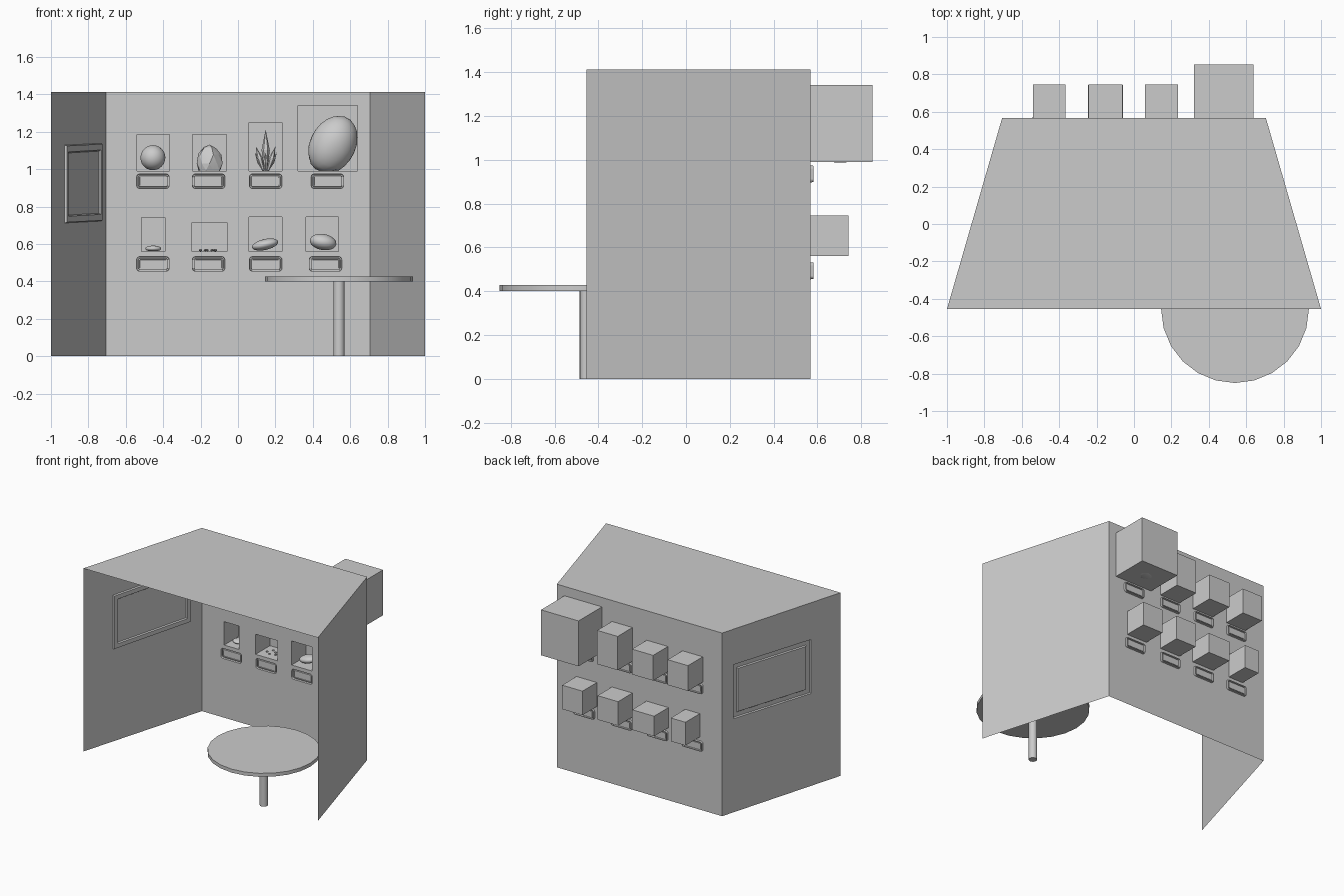
import bpy, bmesh, math, random
from mathutils import Vector, Matrix

if "Cube" in bpy.data.objects:
    bpy.data.objects.remove(bpy.data.objects["Cube"])

random.seed(4)
grey = bpy.data.materials.new("plain grey")
grey.diffuse_color = (0.6, 0.6, 0.6, 1)
grey.use_nodes = True
grey.node_tree.nodes["Principled BSDF"].inputs["Base Color"].default_value = grey.diffuse_color

H, YF, YB, XF, XB = 1.412, -0.455, 0.567, 1.0, 0.705


def finish(name, bm, smooth=None):
    me = bpy.data.meshes.new(name)
    bm.to_mesh(me)
    bm.free()
    ob = bpy.data.objects.new(name, me)
    bpy.context.collection.objects.link(ob)
    me.materials.append(grey)
    if smooth:
        bpy.ops.object.select_all(action='DESELECT')
        ob.select_set(True)
        bpy.context.view_layer.objects.active = ob
        bpy.ops.object.shade_smooth_by_angle(angle=math.radians(smooth))
    return ob


def rect(x0, x1, z0, z1, r=0.0):
    """Rectangle outline, with rounded corners when r > 0."""
    if r <= 0:
        return [(x0, z0), (x1, z0), (x1, z1), (x0, z1)]
    pts = []
    corners = [(x1 - r, z1 - r), (x0 + r, z1 - r), (x0 + r, z0 + r), (x1 - r, z0 + r)]
    for q, (cx, cz) in enumerate(corners):
        for i in range(5):
            a = math.pi / 2 * (q + i / 4)
            pts.append((cx + r * math.cos(a), cz + r * math.sin(a)))
    return pts


class Plane:
    """Maps wall coordinates (u, z, depth) to space."""
    def __init__(self, origin, u, n):
        self.o, self.u, self.n = Vector(origin), Vector(u), Vector(n)

    def at(self, p, d=0.0):
        return self.o + self.u * p[0] + self.n * d + Vector((0, 0, p[1]))


def wall(name, plane, outline, holes):
    bm = bmesh.new()
    for loop in [outline] + holes:
        vs = [bm.verts.new(plane.at(p)) for p in loop]
        for i in range(len(vs)):
            bm.edges.new((vs[i - 1], vs[i]))
    bmesh.ops.triangle_fill(bm, use_beauty=True, use_dissolve=False, edges=bm.edges[:])
    return finish(name, bm)


def stepped(name, plane, steps):
    """Joins outlines at successive depths and caps the last one."""
    bm = bmesh.new()
    rows = [[bm.verts.new(plane.at(p, d)) for p in loop] for loop, d in steps]
    n = len(rows[0])
    for a, b in zip(rows, rows[1:]):
        for i in range(n):
            j = (i + 1) % n
            bm.faces.new((a[i], a[j], b[j], b[i]))
    bm.faces.new(rows[-1])
    return finish(name, bm)


# Back wall with display niches and recessed label frames
back = Plane((0, YB, 0), (1, 0, 0), (0, 1, 0))
niches = [(-0.54, -0.367, 0.99, 1.185, 0.18), (-0.243, -0.062, 0.99, 1.185, 0.18),
          (0.06, 0.235, 0.99, 1.25, 0.18), (0.32, 0.64, 0.99, 1.34, 0.285),
          (-0.515, -0.39, 0.56, 0.74, 0.175), (-0.247, -0.06, 0.56, 0.715, 0.175),
          (0.06, 0.235, 0.56, 0.745, 0.175), (0.363, 0.537, 0.56, 0.745, 0.175)]
labels = [(x, z) for z, last in ((0.935, 0.478), (0.493, 0.468))
          for x in (-0.455, -0.157, 0.148, last)]
holes = []
for x0, x1, z0, z1, depth in niches:
    loop = rect(x0, x1, z0, z1)
    holes.append(loop)
    stepped("display_niche", back, [(loop, 0), (loop, depth)])
for cx, cz in labels:
    def ring(i, r):
        return rect(cx - 0.087 + i, cx + 0.087 - i, cz - 0.039 + i, cz + 0.039 - i, r)
    holes.append(ring(0, 0.016))
    stepped("label_frame", back, [(ring(0, 0.016), 0), (ring(0.002, 0.014), 0.014),
                                  (ring(0.008, 0.01), 0.014), (ring(0.01, 0.008), 0.004),
                                  (ring(0.016, 0.003), 0.004), (ring(0.017, 0.002), 0.007)])
wall("back_wall", back, rect(-XB, XB, 0, H), holes)

# Left wall with framed screen
length = math.hypot(XF - XB, YB - YF)
ux, uy = (XF - XB) / length, (YB - YF) / length
left = Plane((-XF, YF, 0), (ux, uy, 0), (uy, -ux, 0))


def screen(i):
    a, b = 0.265 + i, 0.96 - i
    return [(a, 0.712 + i), (b, 0.722 + i), (b, 1.138 - i), (a, 1.128 - i)]


wall("left_wall", left, rect(0, length, 0, H), [screen(0)])
stepped("wall_screen", left, [(screen(0), 0), (screen(0.004), 0.012), (screen(0.036), 0.012),
                              (screen(0.042), 0.003)])

# Right wall and roof
right = Plane((XF, YF, 0), (-ux, uy, 0), (-uy, -ux, 0))
wall("right_wall", right, rect(0, length, 0, H), [])
bm = bmesh.new()
bm.faces.new([bm.verts.new((x, y, H)) for x, y in
              ((-XF, YF), (XF, YF), (XB, YB), (-XB, YB))])
finish("roof", bm)


# Round table
def cylinder(name, r, z0, z1, sides):
    bm = bmesh.new()
    bmesh.ops.create_cone(bm, cap_ends=True, segments=sides, radius1=r, radius2=r, depth=z1 - z0,
                          matrix=Matrix.Translation((0.54, YF, (z0 + z1) / 2)))
    finish(name, bm, 40)


cylinder("table_top", 0.395, 0.4, 0.427, 24)
cylinder("table_leg", 0.03, 0, 0.4, 16)


# Specimens in the niches
def stone(name, centre, size, tilt=0.0, rough=0.0, sub=3, smooth=40, shear=0.0, floor=None):
    bm = bmesh.new()
    bmesh.ops.create_icosphere(bm, subdivisions=sub, radius=1)
    rot = Matrix.Rotation(tilt, 3, 'Y')
    for v in bm.verts:
        p = v.co * (1 + random.uniform(-rough, rough))
        p = rot @ Vector((p.x * size[0], p.y * size[1], p.z * size[2]))
        p.x += shear * p.z
        v.co = p + Vector(centre)
        if floor is not None:
            v.co.z = max(v.co.z, floor)
    finish(name, bm, smooth)


stone("ball", (-0.455, 0.655, 1.061), (0.067, 0.067, 0.067))
stone("domed_rock", (-0.152, 0.655, 1.03), (0.07, 0.065, 0.1), rough=0.06, sub=2, smooth=15, floor=0.991)
stone("boulder", (0.507, 0.705, 1.13), (0.128, 0.11, 0.155), rough=0.012, shear=0.2, floor=0.988)
stone("flat_stone", (-0.453, 0.655, 0.575), (0.043, 0.04, 0.016), floor=0.561)
stone("oval_stone", (0.145, 0.655, 0.597), (0.072, 0.055, 0.029), tilt=-0.22)
stone("round_stone", (0.455, 0.655, 0.61), (0.072, 0.06, 0.043), tilt=0.18)
for x, y in ((-0.2, 0.64), (-0.175, 0.68), (-0.165, 0.62), (-0.14, 0.66), (-0.125, 0.69), (-0.12, 0.63)):
    stone("pebble", (x, y, 0.567), (0.01, 0.009, 0.007), sub=1, smooth=20)

# Crystal cluster: six-sided pointed shards fanning from one base
for lean, turn, h, r in ((0, 0, 0.22, 0.022), (0.3, 0, 0.135, 0.016), (0.3, math.pi, 0.135, 0.016),
                         (0.5, 0.4, 0.11, 0.013), (0.5, 2.7, 0.11, 0.013),
                         (0.3, 1.57, 0.13, 0.014), (0.3, 4.71, 0.1, 0.014)):
    bm = bmesh.new()
    rows = [[bm.verts.new((w * math.cos(i * math.pi / 3), w * math.sin(i * math.pi / 3), z))
             for i in range(6)] for w, z in ((r * 0.4, 0), (r, h * 0.5))]
    tip = bm.verts.new((0, 0, h))
    for i in range(6):
        j = (i + 1) % 6
        bm.faces.new((rows[0][i], rows[0][j], rows[1][j], rows[1][i]))
        bm.faces.new((rows[1][i], rows[1][j], tip))
    bm.faces.new(rows[0][::-1])
    place = (Matrix.Translation((0.148 + 0.012 * math.cos(turn) * (lean > 0), 0.655, 0.992))
             @ Matrix.Rotation(turn, 4, 'Z') @ Matrix.Rotation(lean, 4, 'Y'))
    bm.transform(place)
    finish("crystal_shard", bm)
